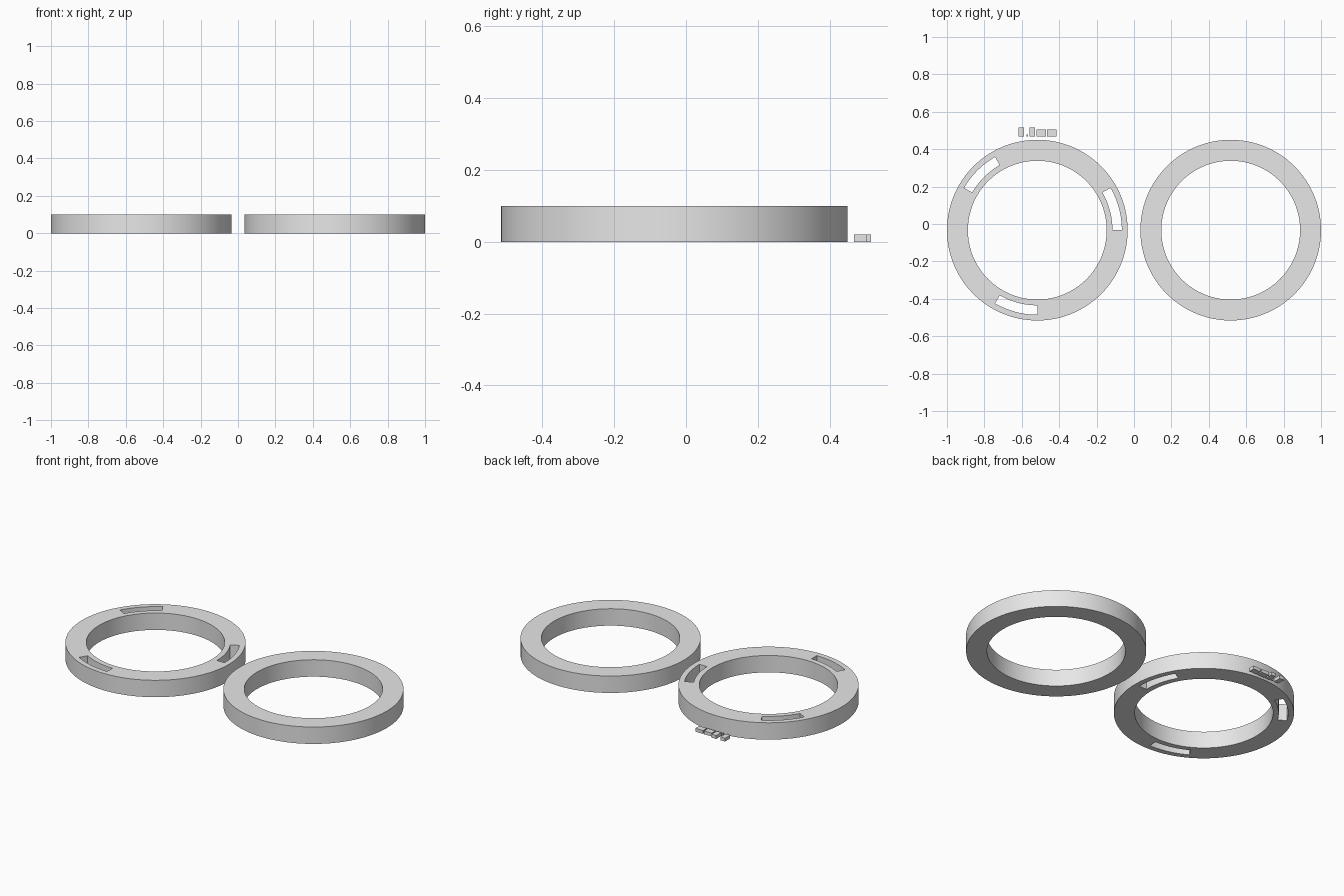
import bpy, bmesh, math

if "Cube" in bpy.data.objects:
    bpy.data.objects.remove(bpy.data.objects["Cube"])

SEG = 120                     # 3 degrees per step
R_IN, R_OUT = 0.371, 0.483    # ring radii
S_IN, S_OUT = 0.402, 0.452    # slot radii
HEIGHT = 0.1
CENTRE_X, CENTRE_Y = 0.517, -0.033

grey = bpy.data.materials.new("plain grey")
grey.diffuse_color = (0.8, 0.8, 0.8, 1)
grey.use_nodes = True
grey.node_tree.nodes["Principled BSDF"].inputs["Base Color"].default_value = grey.diffuse_color


def add_object(name, bm):
    bmesh.ops.recalc_face_normals(bm, faces=bm.faces)
    mesh = bpy.data.meshes.new(name)
    bm.to_mesh(mesh)
    bm.free()
    mesh.materials.append(grey)
    ob = bpy.data.objects.new(name, mesh)
    bpy.context.collection.objects.link(ob)
    return ob


def in_slot(step):
    # three slots, each 30 degrees long, starting every 120 degrees
    return (step * 360 / SEG) % 120 < 30


def ring(name, x, slotted):
    bm = bmesh.new()
    radii = [R_IN, S_IN, S_OUT, R_OUT] if slotted else [R_IN, R_OUT]
    rows = []
    for r in radii:
        rows.append([bm.verts.new((r * math.cos(a), r * math.sin(a), 0))
                     for a in (2 * math.pi * i / SEG for i in range(SEG))])
    # flat annulus, leaving the slots open
    for k in range(len(radii) - 1):
        for i in range(SEG):
            if slotted and k == 1 and in_slot(i):
                continue
            j = (i + 1) % SEG
            bm.faces.new((rows[k][i], rows[k + 1][i], rows[k + 1][j], rows[k][j]))
    # raise it into a solid, keeping the underside
    ext = bmesh.ops.extrude_face_region(bm, geom=bm.faces[:], use_keep_orig=True)
    top = [g for g in ext["geom"] if isinstance(g, bmesh.types.BMVert)]
    bmesh.ops.translate(bm, verts=top, vec=(0, 0, HEIGHT))
    ob = add_object(name, bm)
    ob.location = (x, CENTRE_Y, 0)
    bpy.ops.object.select_all(action='DESELECT')
    bpy.context.view_layer.objects.active = ob
    ob.select_set(True)
    bpy.ops.object.shade_smooth_by_angle(angle=math.radians(30))


ring("slotted_ring", -CENTRE_X, True)
ring("plain_ring", CENTRE_X, False)

# row of small plain marker blocks behind the slotted ring: (x centre, width, depth)
bm = bmesh.new()
for x, w, d in ((-0.602, 0.03, 0.048), (-0.571, 0.01, 0.01), (-0.544, 0.03, 0.048),
                (-0.496, 0.05, 0.036), (-0.439, 0.05, 0.036)):
    made = bmesh.ops.create_cube(bm, size=1)["verts"]
    bmesh.ops.scale(bm, verts=made, vec=(w, d, 0.02))
    bmesh.ops.translate(bm, verts=made, vec=(x, 0.468 + d / 2, 0.01))
add_object("marker_blocks", bm)
